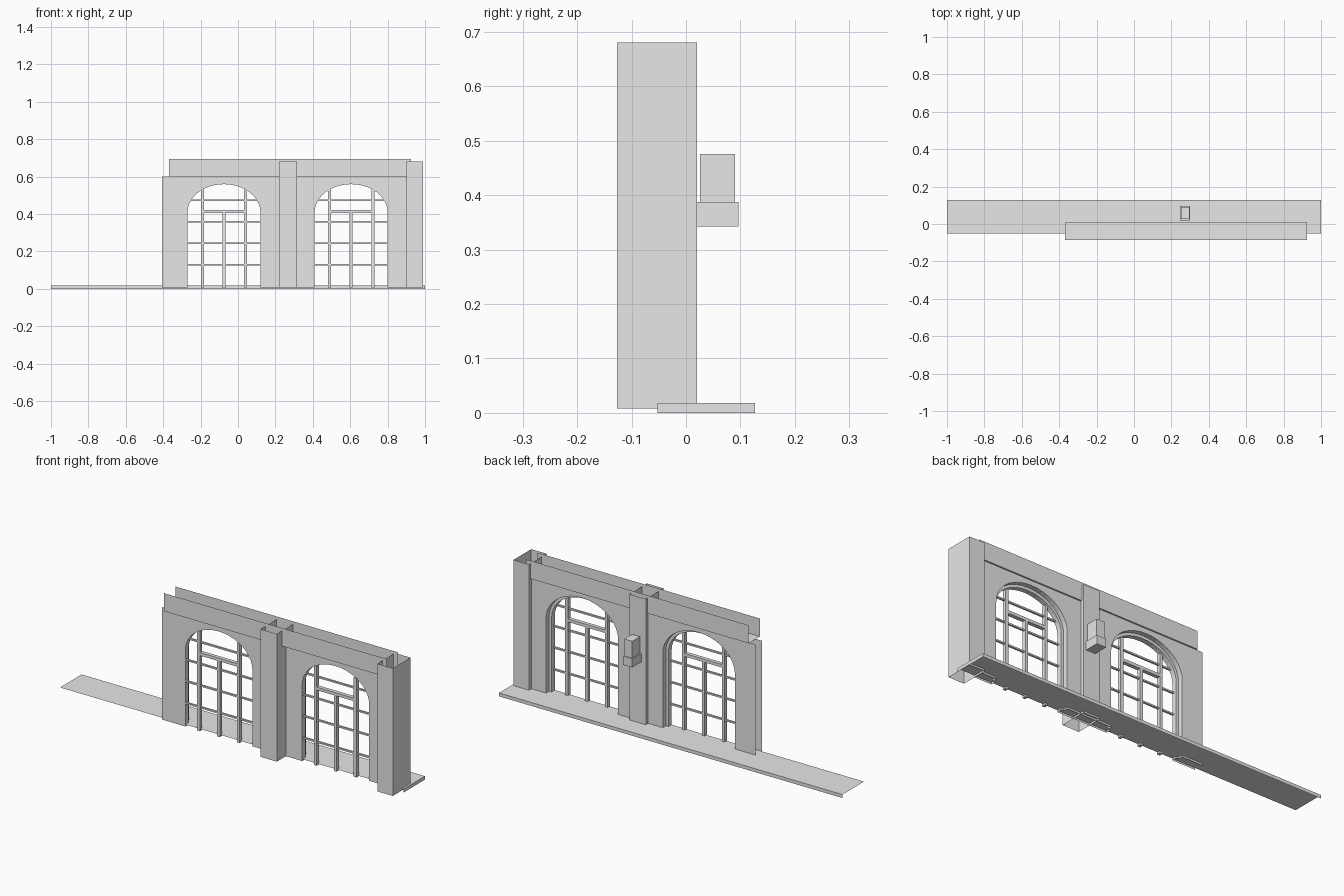
import bpy, bmesh, math

if "Cube" in bpy.data.objects:
    bpy.data.objects.remove(bpy.data.objects["Cube"])

stone = bpy.data.materials.new("plain_grey")
stone.diffuse_color = (0.8, 0.8, 0.8, 1)
stone.use_nodes = True
stone.node_tree.nodes["Principled BSDF"].inputs["Base Color"].default_value = stone.diffuse_color

BOTTOM, SPRING, RISE, HALF = 0.008, 0.41, 0.15, 0.195
WINDOWS = (-0.075, 0.605)
FRONT, STEP, BACK = -0.052, -0.025, 0.0


def make(name, faces):
    """Object from a list of faces, each a list of points."""
    bm = bmesh.new()
    for pts in faces:
        bm.faces.new([bm.verts.new(p) for p in pts])
    bmesh.ops.remove_doubles(bm, verts=bm.verts, dist=1e-5)
    bmesh.ops.triangulate(bm, faces=[f for f in bm.faces if len(f.verts) > 4])
    me = bpy.data.meshes.new(name)
    bm.to_mesh(me)
    bm.free()
    me.materials.append(stone)
    ob = bpy.data.objects.new(name, me)
    bpy.context.collection.objects.link(ob)
    return ob


def box(x0, x1, y0, y1, z0, z1, skip=""):
    """Box faces; skip leaves sides open (l r f b t d)."""
    sides = {
        "l": [(x0, y0, z0), (x0, y0, z1), (x0, y1, z1), (x0, y1, z0)],
        "r": [(x1, y0, z0), (x1, y1, z0), (x1, y1, z1), (x1, y0, z1)],
        "f": [(x0, y0, z0), (x1, y0, z0), (x1, y0, z1), (x0, y0, z1)],
        "b": [(x0, y1, z0), (x0, y1, z1), (x1, y1, z1), (x1, y1, z0)],
        "t": [(x0, y0, z1), (x1, y0, z1), (x1, y1, z1), (x0, y1, z1)],
        "d": [(x0, y0, z0), (x0, y1, z0), (x1, y1, z0), (x1, y0, z0)],
    }
    return [f for k, f in sides.items() if k not in skip]


def arch(cx, grow=0.0, n=20):
    """Opening outline from left foot over the arch to the right foot."""
    w, h = HALF + grow, RISE + grow
    pts = [(cx - w, BOTTOM)]
    for i in range(n + 1):
        a = math.pi * (1 - i / n)
        pts.append((cx + w * math.cos(a), SPRING + h * math.sin(a)))
    return pts + [(cx + w, BOTTOM)]


def sheet(y, grow, flip=False):
    """One wall face, running around both openings."""
    pts = [(-0.405, BOTTOM)]
    for cx in WINDOWS:
        pts += arch(cx, grow)
    pts += [(0.9, BOTTOM), (0.9, 0.6), (-0.405, 0.6)]
    face = [(x, y, z) for x, z in pts]
    return face[::-1] if flip else face


def strip(a, ya, b, yb):
    """Band of quads joining two outlines."""
    return [[(a[i][0], ya, a[i][1]), (a[i + 1][0], ya, a[i + 1][1]),
             (b[i + 1][0], yb, b[i + 1][1]), (b[i][0], yb, b[i][1])]
            for i in range(len(a) - 1)]


# hollow wall with two arched openings and stepped reveals
make("arcade_wall", [sheet(FRONT, 0), sheet(BACK, 0.015, True)])
for i, cx in enumerate(WINDOWS):
    inner, outer = arch(cx), arch(cx, 0.015)
    make(f"arch_reveal_{i + 1}",
         strip(inner, FRONT, inner, STEP) + strip(inner, STEP, outer, STEP)
         + strip(outer, STEP, outer, BACK))

# piers, open at top and bottom
make("middle_pier", box(0.22, 0.315, -0.127, 0.02, BOTTOM, 0.68, "td"))
make("end_pier", box(0.9, 0.99, -0.127, 0.02, BOTTOM, 0.68, "td"))

# cornice trough: front, back and underside only
make("cornice", box(-0.37, 0.925, -0.085, 0.008, 0.6, 0.695, "lrt"))

# pavement: top, back edge and right end
make("pavement", box(-1, 1, -0.052, 0.127, 0, 0.018, "lfd"))

# window bars
for i, cx in enumerate(WINDOWS):
    bars = []
    for dx in (-0.116, 0, 0.116):
        top = SPRING if dx == 0 else SPRING + RISE * math.sqrt(1 - (dx / HALF) ** 2)
        bars += box(cx + dx - 0.008, cx + dx + 0.008, -0.056, -0.036, BOTTOM, top)
    bars += box(cx - 0.116, cx + 0.116, -0.056, -0.036, 0.406, 0.422)
    make(f"window_frame_{i + 1}", bars)
    rails = []
    for z in (0.13, 0.245, 0.358, 0.473):
        w = HALF * math.sqrt(1 - (max(0, z - SPRING) / RISE) ** 2)
        rails += box(cx - w, cx + w, -0.051, -0.041, z - 0.004, z + 0.004)
    make(f"glazing_rails_{i + 1}", rails)

# wall box on the back of the middle pier
make("wall_box_upper", box(0.25, 0.296, 0.026, 0.09, 0.387, 0.476))
make("wall_box_base", box(0.246, 0.3, 0.02, 0.096, 0.342, 0.387))
